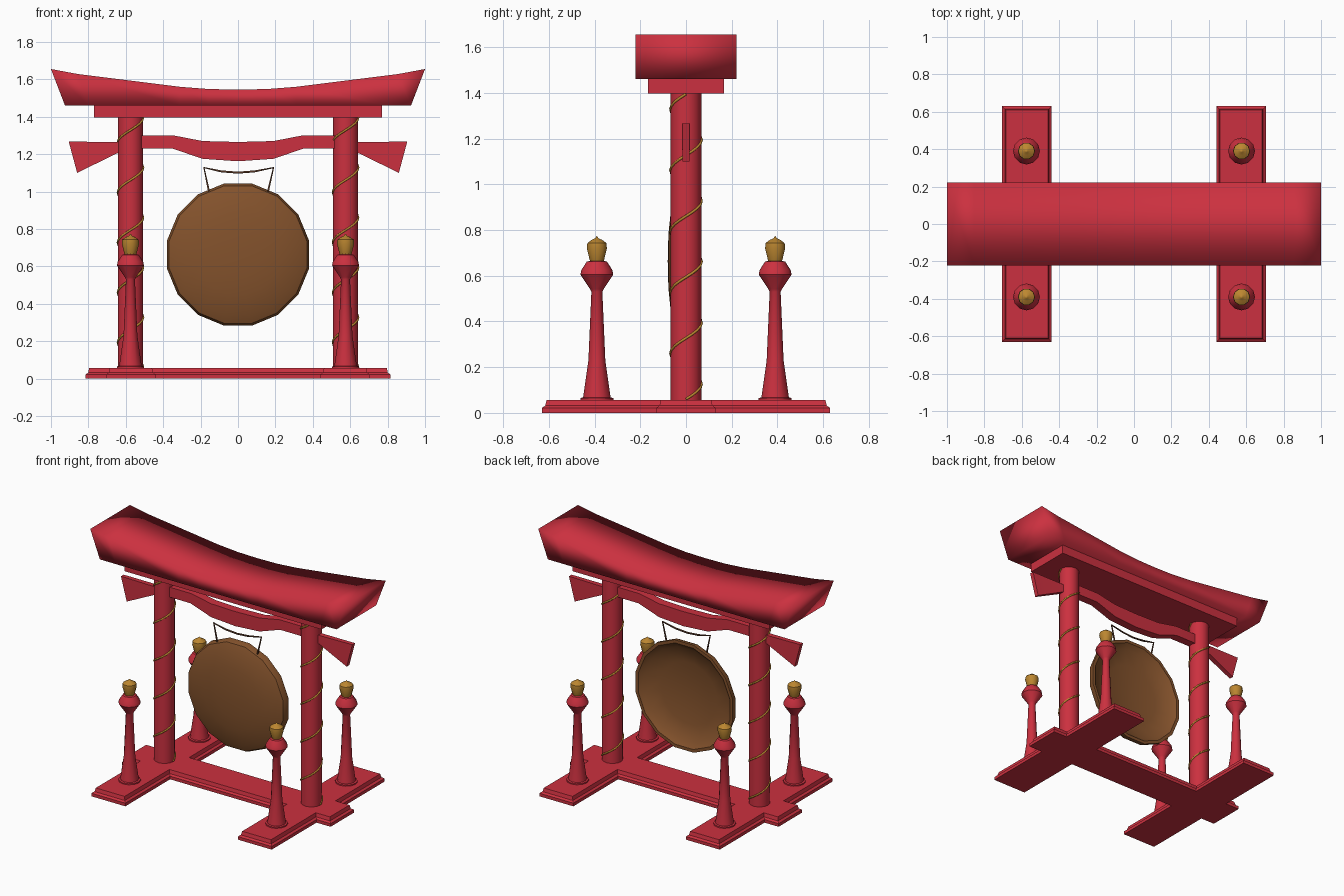
import bpy, bmesh, math

if "Cube" in bpy.data.objects:
    bpy.data.objects.remove(bpy.data.objects["Cube"])

def material(name, rgb):
    m = bpy.data.materials.new(name)
    m.diffuse_color = (*rgb, 1)
    m.use_nodes = True
    m.node_tree.nodes["Principled BSDF"].inputs["Base Color"].default_value = m.diffuse_color
    return m

RED = material("red_lacquer", (0.6, 0.03, 0.05))
BRONZE = material("bronze", (0.23, 0.085, 0.025))
GOLD = material("gold", (0.5, 0.24, 0.03))
DARK = material("dark_cord", (0.1, 0.04, 0.02))

def loft(name, rings, mat, smooth=None, caps=True):
    """Skin a series of equal-length closed rings; cap both ends."""
    bm = bmesh.new()
    vs = [[bm.verts.new(p) for p in r] for r in rings]
    n = len(rings[0])
    for a, b in zip(vs, vs[1:]):
        for i in range(n):
            j = (i + 1) % n
            bm.faces.new((a[i], a[j], b[j], b[i]))
    if caps:
        bm.faces.new(vs[0][::-1])
        bm.faces.new(vs[-1])
    bmesh.ops.remove_doubles(bm, verts=bm.verts, dist=1e-5)
    bmesh.ops.recalc_face_normals(bm, faces=bm.faces)
    me = bpy.data.meshes.new(name)
    bm.to_mesh(me)
    bm.free()
    ob = bpy.data.objects.new(name, me)
    bpy.context.collection.objects.link(ob)
    me.materials.append(mat)
    if smooth:
        bpy.context.view_layer.objects.active = ob
        for o in bpy.context.selected_objects:
            o.select_set(False)
        ob.select_set(True)
        bpy.ops.object.shade_smooth_by_angle(angle=math.radians(smooth))
    return ob

def lathe(name, profile, mat, x, y, n=12, smooth=40):
    """Turn (radius, z) points around a vertical axis."""
    rings = [[(x + r * math.cos(2 * math.pi * i / n), y + r * math.sin(2 * math.pi * i / n), z)
              for i in range(n)] for r, z in profile]
    return loft(name, rings, mat, smooth)

def beam(name, sections, mat, smooth=None):
    """Sections: (x_top, z_top, x_bottom, z_bottom, half_depth), right half mirrored."""
    full = [(-a, b, -c, d, h) for a, b, c, d, h in sections[:0:-1]] + sections
    rings = [[(c, -h, d), (c, h, d), (a, h, b), (a, -h, b)] for a, b, c, d, h in full]
    return loft(name, rings, mat, smooth)

def wire(name, pts, radius, mat, kind='POLY'):
    cu = bpy.data.curves.new(name, 'CURVE')
    cu.dimensions = '3D'
    cu.bevel_depth = radius
    cu.bevel_resolution = 1
    cu.use_fill_caps = True
    sp = cu.splines.new(kind)
    sp.points.add(len(pts) - 1)
    for p, co in zip(sp.points, pts):
        p.co = (*co, 1)
    cu.materials.append(mat)
    ob = bpy.data.objects.new(name, cu)
    bpy.context.collection.objects.link(ob)
    return ob

# Base: long plank crossed by two feet, with a moulded edge
def base_outline(d):
    q = [(0.815 - d, 0.13 - d), (0.705 - d, 0.13 - d), (0.705 - d, 0.63 - d),
         (0.44 + d, 0.63 - d), (0.44 + d, 0.13 - d)]
    right = [(x, -y) for x, y in q[::-1]] + q
    return right + [(-x, -y) for x, y in right]

loft("base", [[(x, y, z) for x, y in base_outline(d)]
              for d, z in [(0, 0), (0, 0.022), (0.014, 0.032), (0.02, 0.057)]], RED)

# Roof beam and the slab under it
beam("roof_beam", [(0, 1.545, 0, 1.46, 0.222), (0.155, 1.548, 0.155, 1.46, 0.222),
                   (0.31, 1.56, 0.31, 1.46, 0.222), (0.855, 1.628, 0.80, 1.46, 0.222),
                   (1.0, 1.655, 0.925, 1.46, 0.222)], RED, 180)
beam("roof_slab", [(0, 1.462, 0, 1.397, 0.167), (0.77, 1.462, 0.77, 1.397, 0.167)], RED)

# Curved tie beam with flared ends
beam("tie_beam", [(0, 1.265, 0, 1.162, 0.03), (0.19, 1.27, 0.19, 1.175, 0.03),
                  (0.345, 1.30, 0.35, 1.23, 0.03), (0.51, 1.30, 0.51, 1.23, 0.03),
                  (0.645, 1.265, 0.645, 1.205, 0.018), (0.905, 1.267, 0.86, 1.10, 0.015)],
     RED, 50)

for side, x in (("left", -0.575), ("right", 0.575)):
    # Main posts with a spiral gold cord
    lathe(f"post_{side}", [(0.067, 0.001), (0.067, 1.40)], RED, x, 0, 16)
    turns, steps = 5, 16
    wire(f"post_cord_{side}",
         [(x + 0.068 * math.cos(2 * math.pi * i / steps),
           0.068 * math.sin(2 * math.pi * i / steps),
           0.06 + 1.335 * i / (turns * steps)) for i in range(turns * steps + 1)], 0.006, GOLD)
    # Corner pillars with gold finials
    for end, y in (("front", -0.39), ("back", 0.39)):
        lathe(f"pillar_{end}_{side}",
              [(0.072, 0.001), (0.072, 0.065), (0.06, 0.068), (0.037, 0.23), (0.024, 0.53),
               (0.03, 0.542), (0.072, 0.605), (0.068, 0.625), (0.044, 0.662), (0.02, 0.667)],
              RED, x, y)
        lathe(f"finial_{end}_{side}",
              [(0.028, 0.655), (0.034, 0.672), (0.046, 0.72), (0.044, 0.743),
               (0.024, 0.757), (0.008, 0.764), (0.0, 0.775)], GOLD, x, y, 10)

# Gong: sixteen-sided dish, domed front and hollow back
def gong_ring(r, y, n=16):
    return [(r * math.cos(2 * math.pi * (i + .5) / n), y,
             0.663 + r * math.sin(2 * math.pi * (i + .5) / n)) for i in range(n)]

loft("gong", [gong_ring(r, y) for r, y in
              [(0.0, -0.08), (0.12, -0.077), (0.22, -0.067), (0.33, -0.045), (0.375, -0.025),
               (0.387, 0.0), (0.387, 0.02), (0.365, 0.02), (0.33, -0.01), (0.22, -0.035),
               (0.0, -0.05)]], BRONZE, 40, caps=False)

# Hanging cord
wire("gong_cord", [(-0.155, -0.01, 1.0), (-0.182, -0.01, 1.128), (-0.09, -0.01, 1.108),
                   (0, -0.01, 1.101), (0.09, -0.01, 1.108), (0.19, -0.01, 1.128),
                   (0.16, -0.01, 1.0)], 0.006, DARK)
